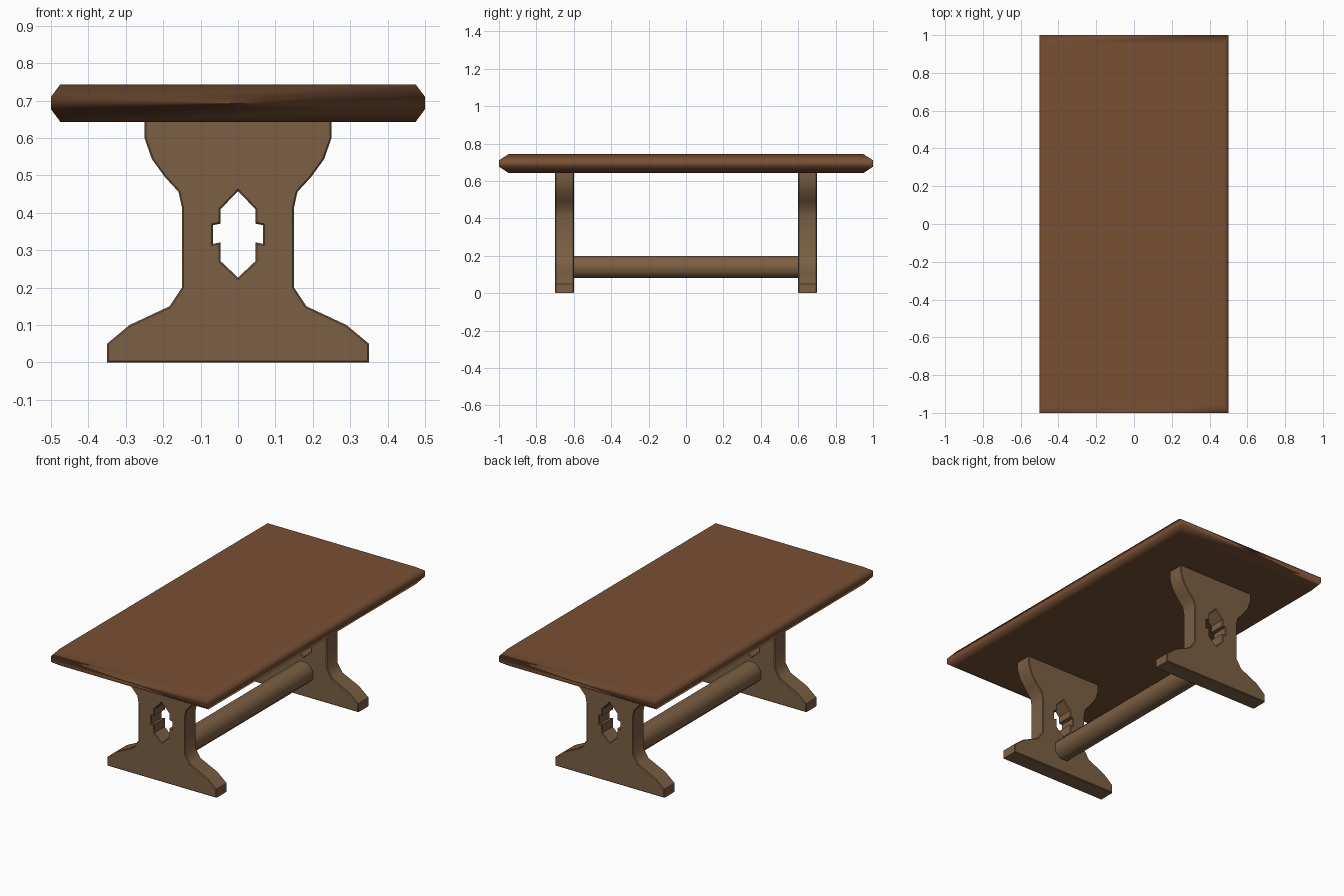
import bpy, bmesh, math
from mathutils import Matrix

if "Cube" in bpy.data.objects:
    bpy.data.objects.remove(bpy.data.objects["Cube"])


def material(name, color):
    m = bpy.data.materials.new(name)
    m.diffuse_color = (*color, 1)
    m.use_nodes = True
    m.node_tree.nodes["Principled BSDF"].inputs["Base Color"].default_value = m.diffuse_color
    return m


top_wood = material("top_wood", (0.19, 0.08, 0.035))
leg_wood = material("leg_wood", (0.20, 0.115, 0.057))


def add_mesh(name, bm, mat):
    bmesh.ops.recalc_face_normals(bm, faces=bm.faces)
    me = bpy.data.meshes.new(name)
    bm.to_mesh(me)
    bm.free()
    ob = bpy.data.objects.new(name, me)
    bpy.context.collection.objects.link(ob)
    me.materials.append(mat)
    return ob


def activate(ob):
    bpy.ops.object.select_all(action='DESELECT')
    ob.select_set(True)
    bpy.context.view_layer.objects.active = ob


# Tabletop: stacked rectangles giving a chamfered rim
bm = bmesh.new()
rings = []
for x, y, z in [(.475, .95, .643), (.5, 1, .677), (.5, 1, .71), (.475, .95, .743)]:
    rings.append([bm.verts.new((sx * x, sy * y, z))
                  for sx, sy in ((-1, -1), (1, -1), (1, 1), (-1, 1))])
for a, b in zip(rings, rings[1:]):
    for i in range(4):
        j = (i + 1) % 4
        bm.faces.new((a[i], a[j], b[j], b[i]))
bm.faces.new(rings[0])
bm.faces.new(rings[-1])
top = add_mesh("tabletop", bm, top_wood)
top.data.shade_smooth()
wn = top.modifiers.new("weighted_normals", 'WEIGHTED_NORMAL')
wn.weight = 80

# Trestle leg outline and cut-out, right halves
OUTLINE = [(.35, 0), (.35, .05), (.29, .10), (.183, .15), (.15, .20), (.15, .415),
           (.159, .456), (.195, .495), (.23, .543), (.25, .60), (.25, .65)]
CUTOUT = [(0, .227), (.047, .271), (.047, .321), (.067, .317), (.067, .367),
          (.047, .371), (.047, .409), (0, .458)]
BEVEL = 0.004


def mirrored(half):
    return half + [(-x, z) for x, z in reversed(half) if x > 0]


def trestle(name, y):
    cu = bpy.data.curves.new(name, 'CURVE')
    cu.dimensions = '2D'
    cu.fill_mode = 'BOTH'
    cu.extrude = 0.05 - BEVEL
    cu.bevel_depth = BEVEL
    cu.bevel_resolution = 0
    cu.offset = -BEVEL
    for half in (OUTLINE, CUTOUT):
        pts = mirrored(half)
        sp = cu.splines.new('POLY')
        sp.points.add(len(pts) - 1)
        for p, (x, z) in zip(sp.points, pts):
            p.co = (x, z, 0, 1)
        sp.use_cyclic_u = True
    ob = bpy.data.objects.new(name, cu)
    bpy.context.collection.objects.link(ob)
    cu.materials.append(leg_wood)
    ob.rotation_euler.x = math.pi / 2
    ob.location.y = y
    activate(ob)
    bpy.ops.object.convert(target='MESH')
    ob = bpy.context.object
    bm = bmesh.new()
    bm.from_mesh(ob.data)
    bmesh.ops.remove_doubles(bm, verts=bm.verts, dist=0.0005)
    bmesh.ops.recalc_face_normals(bm, faces=bm.faces)
    bm.to_mesh(ob.data)
    bm.free()
    bpy.ops.object.shade_smooth_by_angle(angle=math.radians(40))


trestle("front_trestle_leg", -0.65)
trestle("back_trestle_leg", 0.65)

# Stretcher beam between the legs
bm = bmesh.new()
bmesh.ops.create_cone(bm, cap_ends=True, segments=8, depth=1.21,
                      radius1=.06 / math.cos(math.pi / 8),
                      radius2=.06 / math.cos(math.pi / 8),
                      matrix=Matrix.Translation((0, 0, .14))
                      @ Matrix.Rotation(math.pi / 2, 4, 'X')
                      @ Matrix.Rotation(math.pi / 8, 4, 'Z'))
beam = add_mesh("stretcher_beam", bm, leg_wood)
activate(beam)
bpy.ops.object.shade_smooth_by_angle(angle=math.radians(50))
